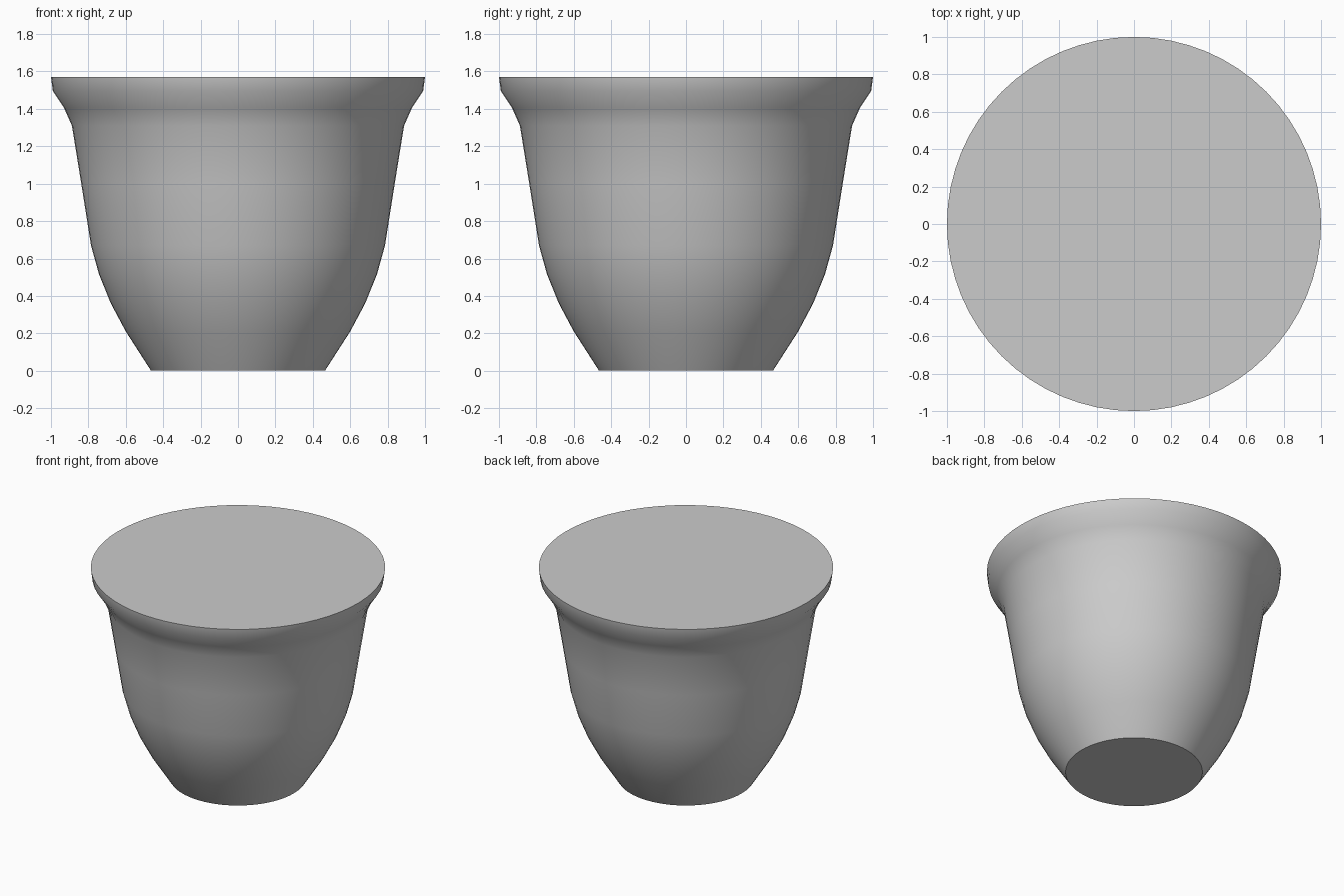
import bpy, bmesh
from math import radians, tau
from mathutils import Matrix

cube = bpy.data.objects.get("Cube")
if cube:
    bpy.data.objects.remove(cube, do_unlink=True)

SIDES = 64
# Outline of the pot as (radius, height), base to rim
PROFILE = [(0.465, 0), (0.6, 0.21), (0.68, 0.36), (0.743, 0.515), (0.786, 0.67),
           (0.838, 1.0), (0.888, 1.31), (0.93, 1.405), (0.99, 1.495), (1.0, 1.57)]

# Single grey colour
grey = bpy.data.materials.new("plain grey")
grey.use_nodes = True
colour = (0.6, 0.6, 0.6, 1)
grey.diffuse_color = colour
grey.node_tree.nodes["Principled BSDF"].inputs["Base Color"].default_value = colour

# Spin the outline into the wall, then close base and top with flat discs
bm = bmesh.new()
verts = [bm.verts.new((r, 0, z)) for r, z in PROFILE]
edges = [bm.edges.new(pair) for pair in zip(verts, verts[1:])]
bmesh.ops.spin(bm, geom=verts + edges, cent=(0, 0, 0), axis=(0, 0, 1),
               angle=tau, steps=SIDES, use_merge=True)
bmesh.ops.remove_doubles(bm, verts=bm.verts, dist=0.0005)
bmesh.ops.holes_fill(bm, edges=[e for e in bm.edges if e.is_boundary], sides=0)
bmesh.ops.recalc_face_normals(bm, faces=bm.faces)

mesh = bpy.data.meshes.new("pot_body")
bm.to_mesh(mesh)
bm.free()
mesh.materials.append(grey)
pot = bpy.data.objects.new("pot_body", mesh)
bpy.context.collection.objects.link(pot)

# Smooth wall with crisp rim and base edges
bpy.ops.object.select_all(action="DESELECT")
pot.select_set(True)
bpy.context.view_layer.objects.active = pot
bpy.ops.object.shade_smooth_by_angle(angle=radians(35))
